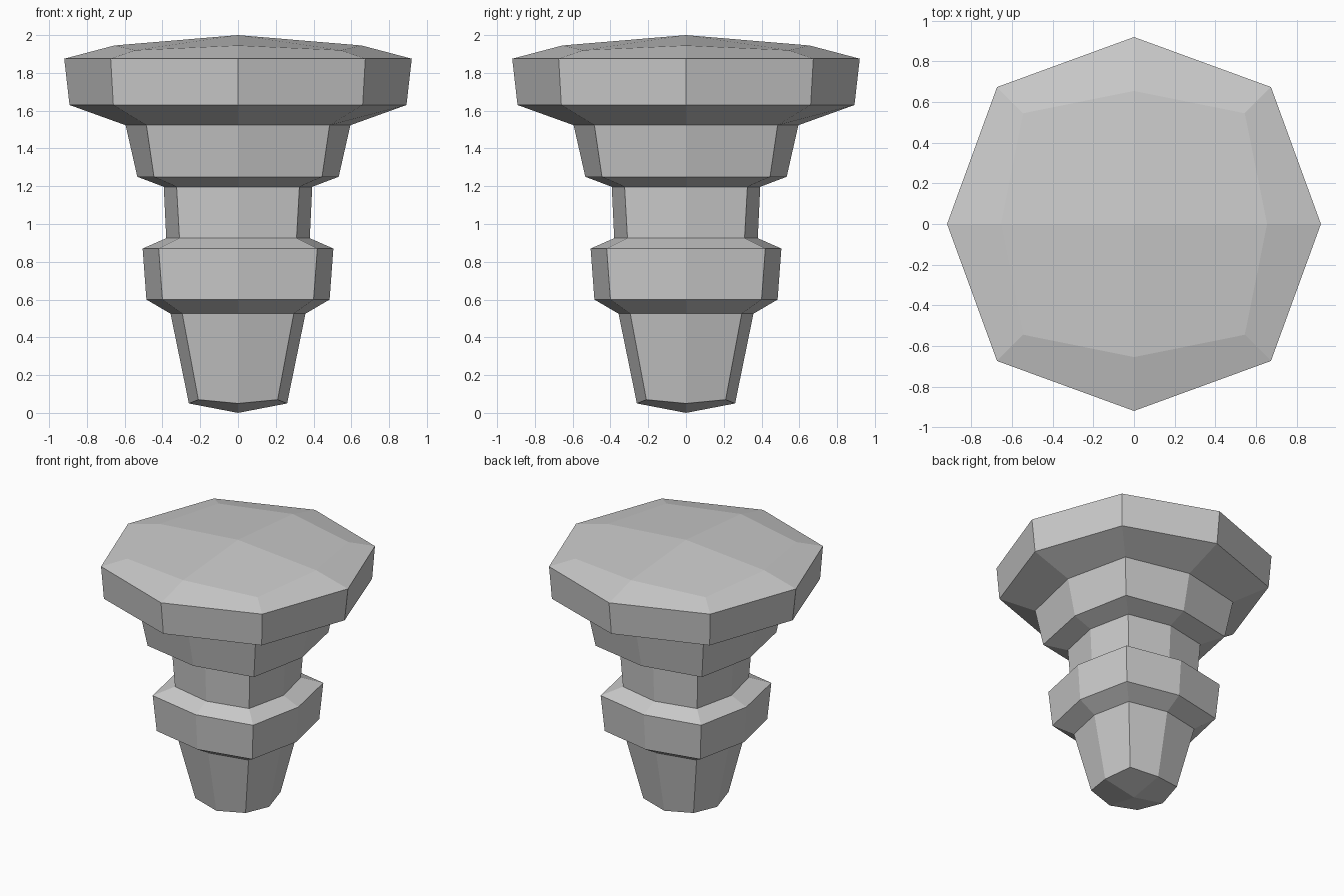
import bpy, bmesh

if "Cube" in bpy.data.objects:
    bpy.data.objects.remove(bpy.data.objects["Cube"])

# Ring profile, bottom to top: (axis radius, axis z, diagonal x=y, diagonal z)
RINGS = [
    (0.26, 0.05, 0.21, 0.07),      # tip
    (0.357, 0.525, 0.295, 0.525),
    (0.485, 0.60, 0.40, 0.60),     # collar
    (0.505, 0.87, 0.42, 0.87),
    (0.38, 0.925, 0.31, 0.925),    # neck
    (0.393, 1.197, 0.325, 1.197),
    (0.533, 1.25, 0.445, 1.25),    # shoulder
    (0.595, 1.523, 0.485, 1.523),
    (0.892, 1.63, 0.66, 1.63),     # head
    (0.92, 1.875, 0.674, 1.875),
    (0.655, 1.945, 0.545, 1.92),   # domed top
]
DIRS = [(1, 0), (1, 1), (0, 1), (-1, 1), (-1, 0), (-1, -1), (0, -1), (1, -1)]

bm = bmesh.new()
loops = []
for a, az, d, dz in RINGS:
    loops.append([bm.verts.new((x * d, y * d, dz) if x and y else (x * a, y * a, az))
                  for x, y in DIRS])

# Side bands
for low, high in zip(loops, loops[1:]):
    for i in range(8):
        j = (i + 1) % 8
        bm.faces.new((low[i], low[j], high[j], high[i]))

# Quad-fan caps with a raised top and a pointed bottom
for loop, z in ((loops[0], 0.0), (loops[-1], 2.0)):
    apex = bm.verts.new((0, 0, z))
    for i in range(0, 8, 2):
        bm.faces.new((apex, loop[i], loop[i + 1], loop[(i + 2) % 8]))

bmesh.ops.recalc_face_normals(bm, faces=bm.faces)
mesh = bpy.data.meshes.new("stepped_plug")
bm.to_mesh(mesh)
bm.free()
bpy.context.collection.objects.link(bpy.data.objects.new("stepped_plug", mesh))
